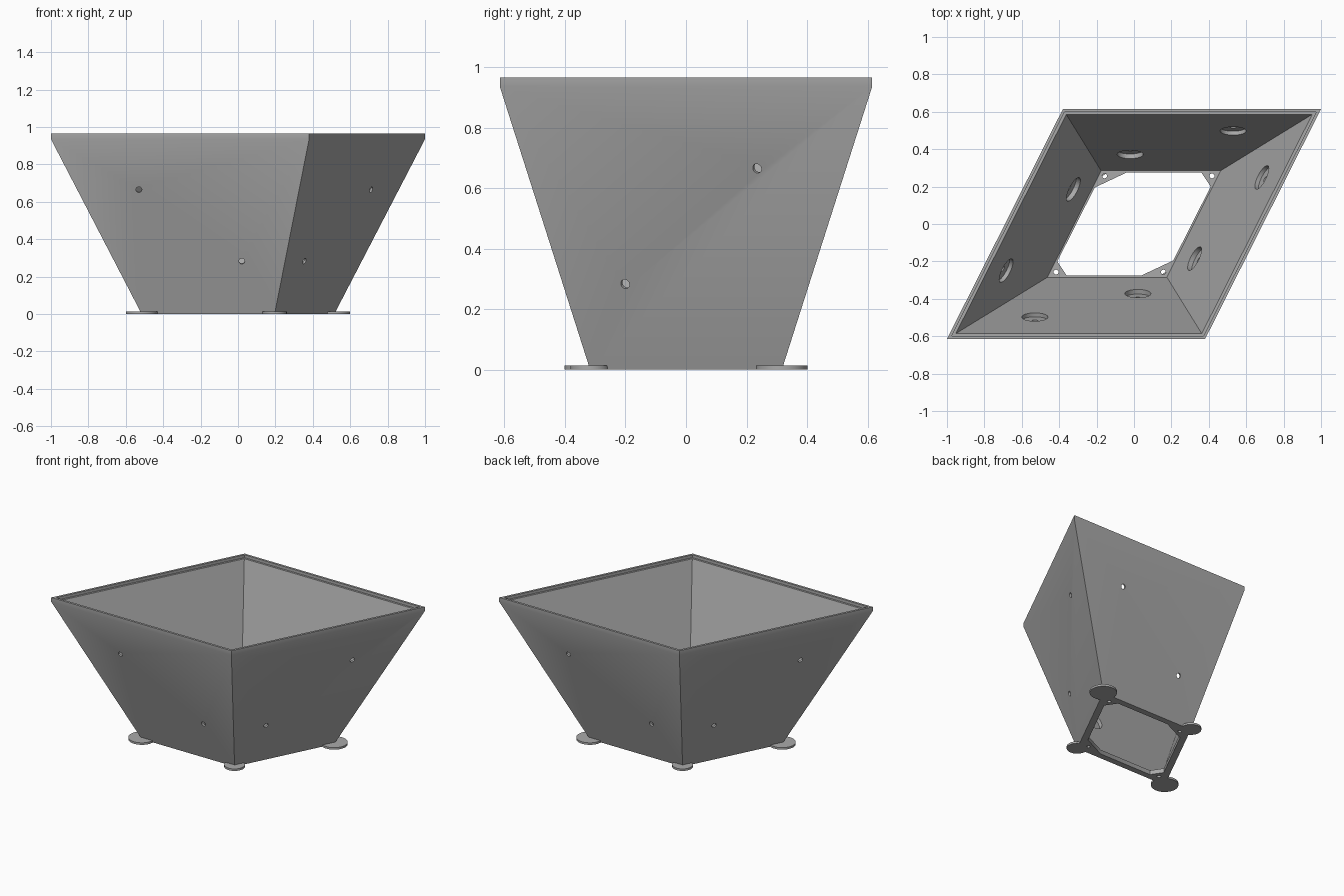
import bpy
import bmesh
from math import radians
from mathutils import Matrix, Vector

if "Cube" in bpy.data.objects:
    bpy.data.objects.remove(bpy.data.objects["Cube"])

# Single grey material
GREY = (0.4, 0.4, 0.4, 1)
grey = bpy.data.materials.new("plain grey")
grey.use_nodes = True
grey.diffuse_color = GREY
grey.node_tree.nodes["Principled BSDF"].inputs["Base Color"].default_value = GREY

# Rhombus plan: half diagonals to the acute and obtuse corners
ACUTE = Vector((1, 0.615, 0))
OBTUSE = Vector((0.38, -0.615, 0))
BASE_SCALE = 0.515
WALL_TOP = 0.935


def finish(bm, name):
    bmesh.ops.recalc_face_normals(bm, faces=bm.faces)
    mesh = bpy.data.meshes.new(name)
    bm.to_mesh(mesh)
    bm.free()
    obj = bpy.data.objects.new(name, mesh)
    mesh.materials.append(grey)
    bpy.context.collection.objects.link(obj)
    return obj


def loft(bm, loops):
    """Solid through a list of point loops, capped at both ends."""
    rings = [[bm.verts.new(p) for p in loop] for loop in loops]
    for low, high in zip(rings, rings[1:]):
        for i in range(len(low)):
            j = (i + 1) % len(low)
            bm.faces.new((low[i], low[j], high[j], high[i]))
    bm.faces.new(rings[0])
    bm.faces.new(rings[-1])


def cylinder(bm, start, end, radius, segments=32):
    axis = end - start
    turn = axis.to_track_quat('Z', 'Y').to_matrix().to_4x4()
    bmesh.ops.create_cone(bm, cap_ends=True, segments=segments, radius1=radius,
                          radius2=radius, depth=axis.length,
                          matrix=Matrix.Translation((start + end) / 2) @ turn)


def rhombus(scale, z):
    return [c * scale + Vector((0, 0, z)) for c in (-ACUTE, OBTUSE, ACUTE, -OBTUSE)]


def outer_scale(z):
    return BASE_SCALE + (1 - BASE_SCALE) * z / WALL_TOP


# Tapered planter: outer wall, upright rim, stepped ledge, inner wall, floor
bm = bmesh.new()
profile = [(BASE_SCALE, 0), (1, WALL_TOP), (1, 0.965), (0.975, 0.965),
           (0.975, 0.945), (0.953, 0.945), (0.463, 0.03)]
loft(bm, [rhombus(s, z) for s, z in profile])
planter = finish(bm, "planter_body")

# Cutters: round pockets inside the walls, narrow holes right through them
pockets, drills = bmesh.new(), bmesh.new()
for acute in (ACUTE, -ACUTE):
    for obtuse in (OBTUSE, -OBTUSE):
        for along, z in ((0.278, 0.665), (0.747, 0.283)):
            point = acute.lerp(obtuse, along) * outer_scale(z) + Vector((0, 0, z))
            edge = obtuse - acute
            slope = acute * (1 - BASE_SCALE) + Vector((0, 0, WALL_TOP))
            inward = edge.cross(slope).normalized()
            if inward.dot(point * Vector((1, 1, 0)).length) > 0 and inward.xy.dot(point.xy) > 0:
                inward.negate()
            elif inward.xy.dot(point.xy) > 0:
                inward.negate()
            cylinder(pockets, point + inward * 0.012, point + inward * 0.08, 0.07)
            cylinder(drills, point - inward * 0.05, point + inward * 0.1, 0.016, 16)

# Eight-sided floor opening and four screw holes in the corner webs
half = [(-0.41, -0.2), (-0.36, -0.275), (0.04, -0.275), (0.21, -0.195)]
outline = half + [(-x, -y) for x, y in half]
loft(drills, [[(x, y, z) for x, y in outline] for z in (-0.1, 0.1)])
for x, y in ((0.417, 0.257), (0.157, -0.257)):
    for side in (1, -1):
        cylinder(drills, Vector((x * side, y * side, -0.1)),
                 Vector((x * side, y * side, 0.08)), 0.013, 16)

bpy.context.view_layer.objects.active = planter
for cutter in (finish(pockets, "pocket_cutter"), finish(drills, "hole_cutter")):
    cutter.hide_render = True
    cut = planter.modifiers.new("cut", 'BOOLEAN')
    cut.operation = 'DIFFERENCE'
    cut.solver = 'EXACT'
    cut.object = cutter
    bpy.ops.object.modifier_apply(modifier=cut.name)
    bpy.data.objects.remove(cutter)

# Thin round feet under the corners, wider at the sharp ones
feet = []
for name, corner, radius in (("back_left_foot", ACUTE, 0.085), ("front_right_foot", -ACUTE, 0.085),
                             ("front_left_foot", OBTUSE, 0.065), ("back_right_foot", -OBTUSE, 0.065)):
    bm = bmesh.new()
    center = corner * BASE_SCALE
    cylinder(bm, center, center + Vector((0, 0, 0.014)), radius, 48)
    feet.append(finish(bm, name))

# Smooth round walls, sharp edges elsewhere
bpy.ops.object.select_all(action='DESELECT')
for obj in [planter] + feet:
    obj.select_set(True)
bpy.ops.object.shade_smooth_by_angle(angle=radians(30))
